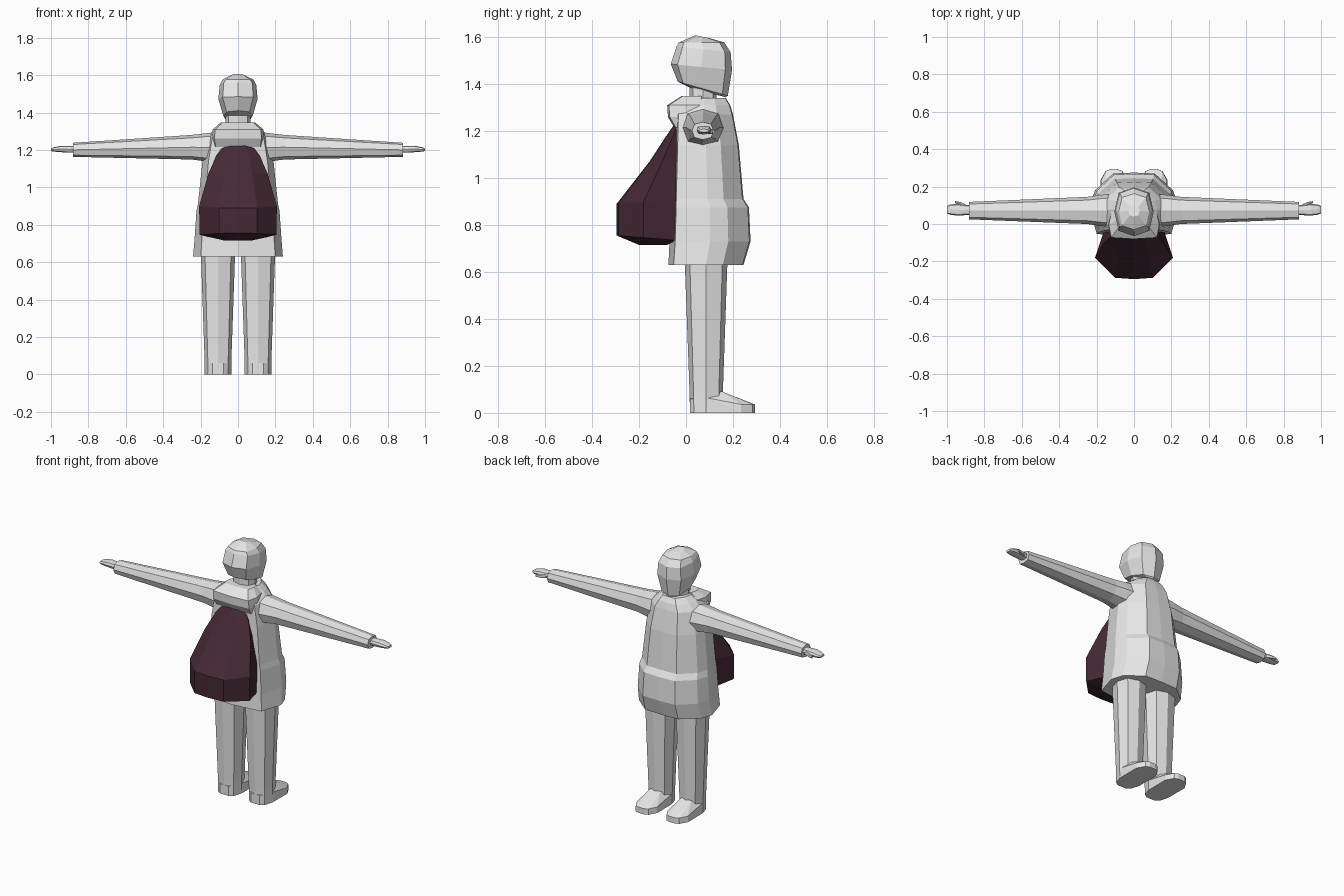
import bpy
import bmesh

cube = bpy.data.objects.get("Cube")
if cube:
    bpy.data.objects.remove(cube, do_unlink=True)


def material(name, rgb):
    m = bpy.data.materials.new(name)
    m.use_nodes = True
    m.diffuse_color = (*rgb, 1)
    m.node_tree.nodes["Principled BSDF"].inputs["Base Color"].default_value = (*rgb, 1)
    return m


GREY = material("light_grey", (0.8, 0.8, 0.8))
MAROON = material("dark_maroon", (0.06, 0.022, 0.035))


def finish(name, bm, mat):
    bmesh.ops.recalc_face_normals(bm, faces=bm.faces)
    mesh = bpy.data.meshes.new(name)
    bm.to_mesh(mesh)
    bm.free()
    mesh.materials.append(mat)
    obj = bpy.data.objects.new(name, mesh)
    bpy.context.collection.objects.link(obj)
    return obj


def loft(name, rings, mat=GREY):
    """Skin a list of equal-length rings and cap both ends."""
    bm = bmesh.new()
    loops = [[bm.verts.new(p) for p in ring] for ring in rings]
    n = len(loops[0])
    for a, b in zip(loops, loops[1:]):
        for i in range(n):
            j = (i + 1) % n
            bm.faces.new((a[i], a[j], b[j], b[i]))
    bm.faces.new(loops[0])
    bm.faces.new(loops[-1])
    return finish(name, bm, mat)


def hull(name, points, mat=GREY):
    bm = bmesh.new()
    for p in points:
        bm.verts.new(p)
    bmesh.ops.convex_hull(bm, input=bm.verts)
    bmesh.ops.dissolve_limit(bm, angle_limit=0.02, verts=bm.verts, edges=bm.edges)
    return finish(name, bm, mat)


def mirrored(half):
    """Close a half profile running from x=0 round to x=0."""
    return half + [(-x, y) for x, y in half[-2:0:-1]]


def octagon(k):
    return mirrored([(0, -1), (k, -k), (1, 0), (k, k), (0, 1)])


def level(shape, z0, z1, half, y0, y1, cx=0):
    """Ring across z, tilted from z0 at y0 to z1 at y1."""
    cy, ry = (y0 + y1) / 2, (y1 - y0) / 2
    return [(cx + u * half, cy + v * ry, z0 + (z1 - z0) * (v + 1) / 2) for u, v in shape]


def across(shape, x, y0, y1, z0, z1):
    """Ring across x, used for the limbs that reach sideways."""
    return [(x, (y0 + y1) / 2 + u * (y1 - y0) / 2, (z0 + z1) / 2 + v * (z1 - z0) / 2)
            for u, v in shape]


# Coat with a bulging lower back
coat_shape = mirrored([(0, -1), (.83, -.86), (1, 0), (.9, .45), (.48, .97), (0, 1)])
coat_levels = [
    (.63, .24, -.075, .245), (.73, .232, -.07, .275), (.875, .222, -.065, .268),
    (.91, .214, -.063, .245), (1.14, .19, -.055, .225), (1.27, .165, -.05, .2),
    (1.31, .125, -.035, .188), (1.34, .085, -.01, .17)]
loft("coat", [level(coat_shape, z, z, h, a, b) for z, h, a, b in coat_levels])

# Rolled hood behind the neck
hood_levels = [(1.215, .132, -.05), (1.26, .14, -.077), (1.31, .135, -.08), (1.348, .09, -.02)]
loft("hood", [level(octagon(.9), z, z, h, y, .07) for z, h, y in hood_levels])

# Neck and head, with the jaw dropping toward +y
loft("neck", [level(octagon(.75), z, z, .068, .015, .13) for z in (1.3, 1.42)])
head_levels = [
    (1.385, 1.343, .05, .015, .17), (1.41, 1.35, .078, -.035, .178),
    (1.485, 1.46, .105, -.065, .196), (1.56, 1.535, .098, -.04, .19),
    (1.577, 1.577, .082, -.03, .163), (1.607, 1.595, .03, .04, .1)]
loft("head", [level(octagon(.78), *row) for row in head_levels])

# Sack carried on the -y side
sack_shape = mirrored([(0, -1), (.49, -.94), (1, -.1), (.78, 1), (0, 1)])
sack_levels = [
    (.715, .715, .07, -.2, -.08), (.755, .735, .205, -.295, -.04),
    (.89, .91, .208, -.295, -.04), (1.07, 1.08, .158, -.155, -.03),
    (1.17, 1.17, .115, -.09, -.02), (1.225, 1.225, .075, -.052, -.01)]
loft("sack", [level(sack_shape, *row) for row in sack_levels], MAROON)

# Limbs, repeated on both sides
for side, s in (("left", 1), ("right", -1)):
    sleeve = [(.08, -.02, .165, 1.12, 1.3), (.18, -.01, .155, 1.14, 1.288),
              (.25, .0, .145, 1.149, 1.28), (.882, .025, .118, 1.163, 1.238)]
    loft(side + "_sleeve", [across(octagon(.76), s * x, *r) for x, *r in sleeve])

    hand = [(.87, .05, .1, 1.186, 1.222), (.905, .047, .103, 1.185, 1.222),
            (.945, .045, .108, 1.188, 1.222), (.985, .05, .104, 1.191, 1.214),
            (1, .056, .096, 1.194, 1.208)]
    loft(side + "_hand", [across(octagon(.8), s * x, *r) for x, *r in hand])
    thumb = [(.9, .08, .105, 1.188, 1.214), (.93, .1, .118, 1.188, 1.208),
             (.958, .112, .123, 1.191, 1.203)]
    loft(side + "_thumb", [across(octagon(.75), s * x, *r) for x, *r in thumb])

    leg = [(0, .071, .017, .155), (.09, .072, .015, .157), (.66, .092, -.006, .177)]
    loft(side + "_leg", [level(octagon(.76), z, z, h, a, b, s * .107) for z, h, a, b in leg])

    # Shoe: sole outline, toe rim and sloping instep
    sole = [(.03, .017), (.055, .035), (.071, .09), (.072, .235), (.045, .283), (.02, .293)]
    points = []
    for u in (1, -1):
        for x, y in sole:
            points.append((s * .107 + u * x, y, 0))
            points.append((s * .107 + u * x * .96, y, .036 if y > .2 else .06))
        points.append((s * .107 + u * .035, .15, .092))
        points.append((s * .107 + u * .071, .1, .062))
    hull(side + "_shoe", points)
